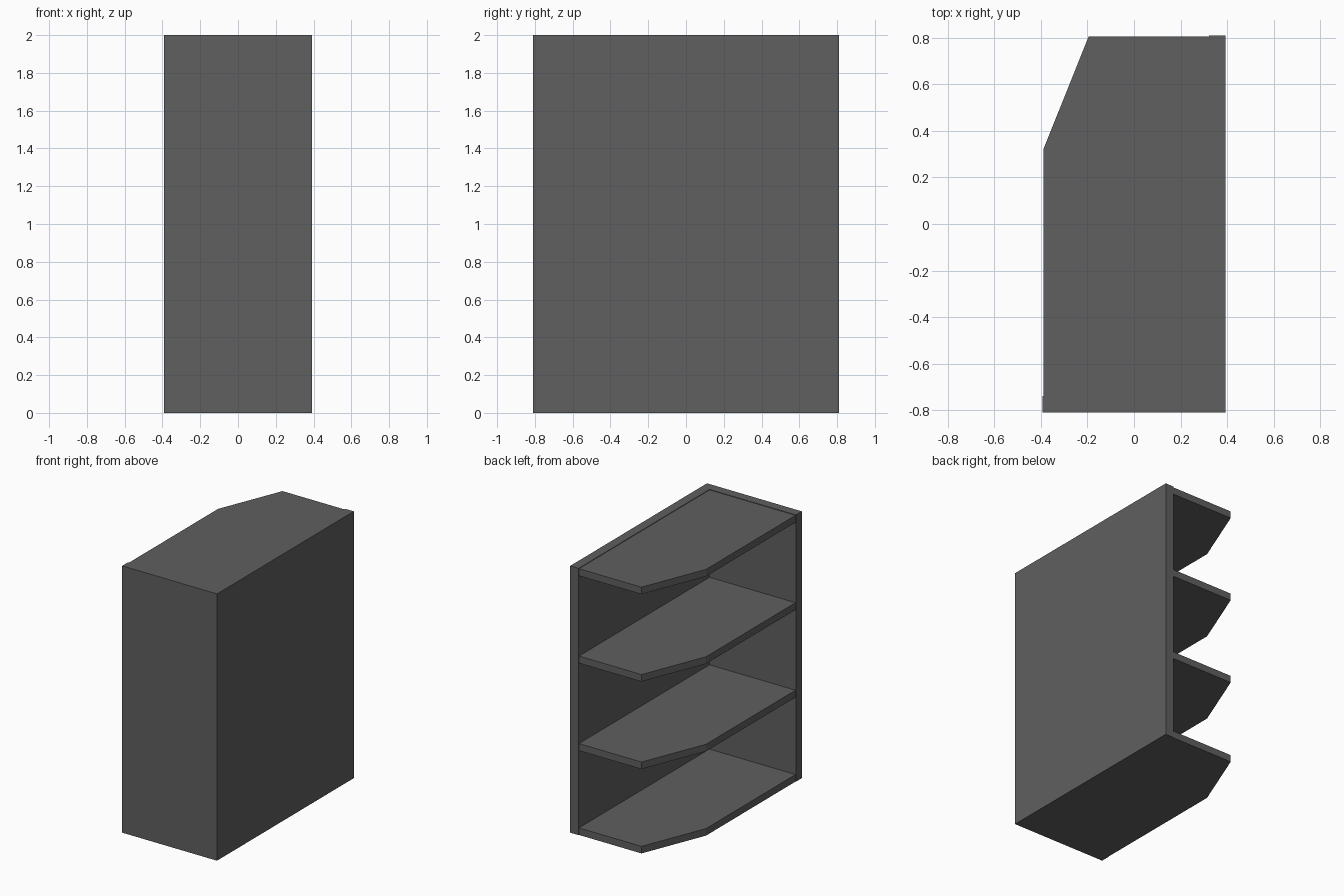
import bpy
import bmesh

if "Cube" in bpy.data.objects:
    bpy.data.objects.remove(bpy.data.objects["Cube"])

# Dark grey finish
dark = bpy.data.materials.new("dark_grey")
dark.diffuse_color = (0.115, 0.115, 0.115, 1)
dark.use_nodes = True
dark.node_tree.nodes["Principled BSDF"].inputs["Base Color"].default_value = dark.diffuse_color


def prism(name, outline, z0, z1):
    """Extrude a counter-clockwise plan outline from z0 to z1."""
    bm = bmesh.new()
    base = bm.faces.new([bm.verts.new((x, y, z0)) for x, y in outline])
    ext = bmesh.ops.extrude_face_region(bm, geom=[base])
    top = [v for v in ext["geom"] if isinstance(v, bmesh.types.BMVert)]
    bmesh.ops.translate(bm, verts=top, vec=(0, 0, z1 - z0))
    bmesh.ops.recalc_face_normals(bm, faces=bm.faces)
    mesh = bpy.data.meshes.new(name)
    bm.to_mesh(mesh)
    bm.free()
    mesh.materials.append(dark)
    obj = bpy.data.objects.new(name, mesh)
    bpy.context.collection.objects.link(obj)
    return obj


X, Y, H = 0.393, 0.81, 2.0        # half width, half depth, height
XI, YI = 0.323, -0.74             # inner faces of the walls
T = 0.053                         # shelf thickness

# L-shaped pair of walls
prism("corner_walls",
      [(-X, -Y), (X, -Y), (X, Y), (XI, Y), (XI, YI), (-X, YI)], 0, H)

# Shelves with one clipped corner, set just inside the wall edges
shelf = [(-0.39, YI), (XI, YI), (XI, 0.806), (-0.195, 0.806), (-0.39, 0.32)]
shelf_tops = {"bottom_shelf": T, "lower_shelf": 0.685,
              "upper_shelf": 1.341, "top_shelf": 1.996}
for name, top in shelf_tops.items():
    prism(name, shelf, top - T, top)
